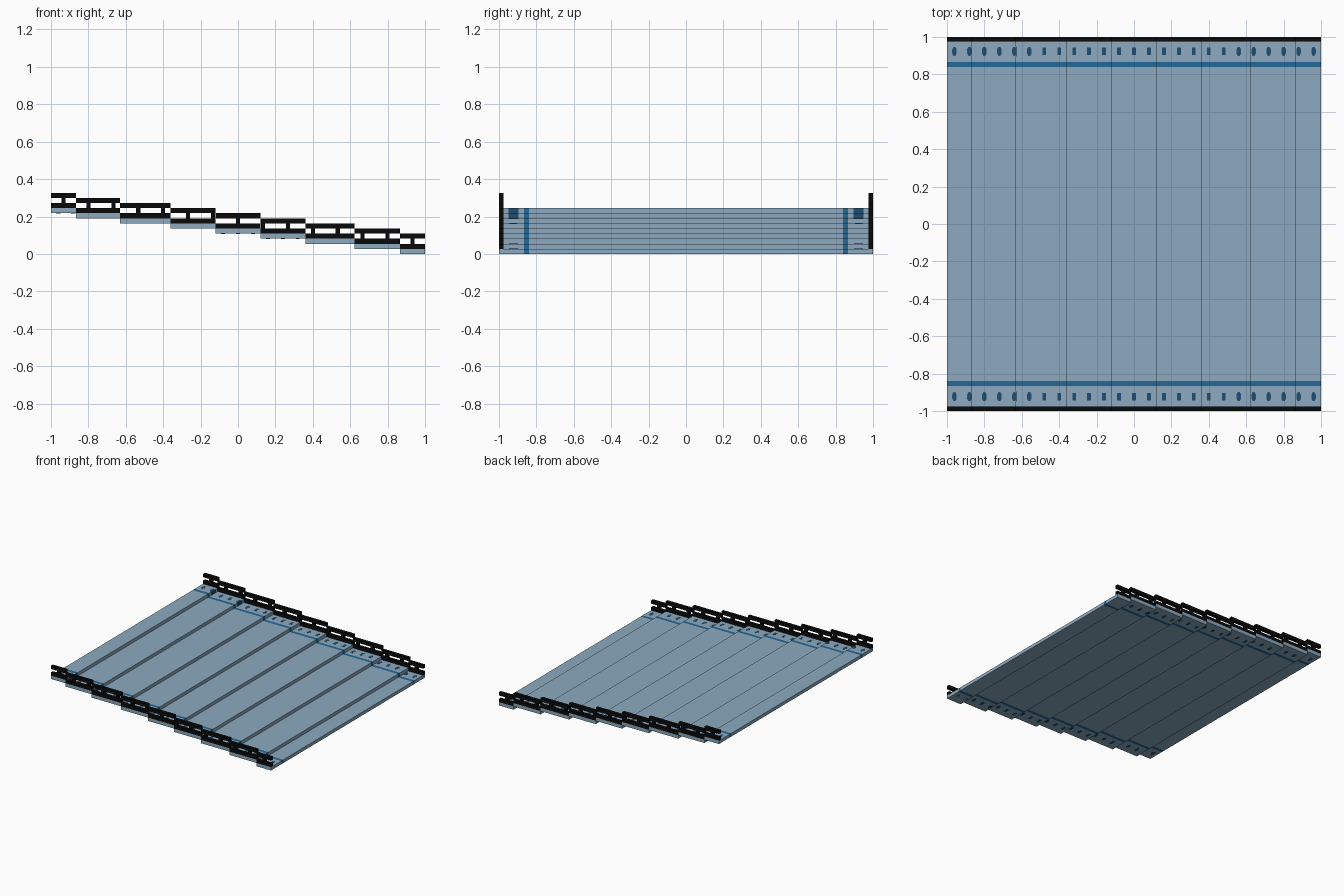
import bpy
import bmesh
import math
from mathutils import Matrix, Vector

cube = bpy.data.objects.get("Cube")
if cube:
    bpy.data.objects.remove(cube, do_unlink=True)

# Step layout along x, descending towards +x
EDGES = [-1.0, -0.867, -0.63, -0.362, -0.12, 0.12, 0.362, 0.622, 0.867, 1.0]
STEPS = len(EDGES) - 1
T = 0.0272                      # slab, bar and gap height
STRIPE = (0.84, 0.866)          # painted line, distance from the middle
RAIL = (0.975, 1.0)
DOT_Y = 0.923


def step_of(x):
    return max(i for i in range(STEPS) if EDGES[i] <= x)


def top_of(i):
    return (STEPS - i) * T


def material(name, rgb, rough=0.6):
    m = bpy.data.materials.new(name)
    m.use_nodes = True
    m.diffuse_color = (*rgb, 1)
    bsdf = m.node_tree.nodes["Principled BSDF"]
    bsdf.inputs["Base Color"].default_value = (*rgb, 1)
    bsdf.inputs["Roughness"].default_value = rough
    return m


PALE = material("pale blue", (0.262, 0.402, 0.527))
BLUE = material("stripe blue", (0.017, 0.14, 0.31))
NAVY = material("navy", (0.0144, 0.076, 0.165))
BLACK = material("black", (0.003, 0.003, 0.003))


def add_box(bm, x0, x1, y0, y1, z0, z1):
    mat = Matrix.Translation(((x0 + x1) / 2, (y0 + y1) / 2, (z0 + z1) / 2))
    mat = mat @ Matrix.Diagonal((x1 - x0, y1 - y0, z1 - z0, 1))
    bmesh.ops.create_cube(bm, size=1, matrix=mat)


def finish(bm, name, mats):
    mesh = bpy.data.meshes.new(name)
    bm.to_mesh(mesh)
    bm.free()
    for m in mats:
        mesh.materials.append(m)
    ob = bpy.data.objects.new(name, mesh)
    bpy.context.collection.objects.link(ob)
    return ob


# Deck slabs, cut along the stripe edges and coloured by y
for i in range(STEPS):
    bm = bmesh.new()
    add_box(bm, EDGES[i], EDGES[i + 1], -1, 1, top_of(i) - T, top_of(i))
    for s in (-1, 1):
        for y in STRIPE:
            bmesh.ops.bisect_plane(bm, geom=bm.verts[:] + bm.edges[:] + bm.faces[:],
                                   plane_co=Vector((0, s * y, 0)),
                                   plane_no=Vector((0, 1, 0)))
    for f in bm.faces:
        y = abs(f.calc_center_median().y)
        f.material_index = int(STRIPE[0] < y < STRIPE[1])
    finish(bm, f"deck_slab_{i + 1}", [PALE, BLUE])

# Rails: two bars per step, with evenly spaced short posts
for side, s in (("front", -1), ("back", 1)):
    y0, y1 = sorted((s * RAIL[0], s * RAIL[1]))
    bm = bmesh.new()
    for i in range(STEPS):
        z = top_of(i)
        for base in (z, z + 2 * T):
            add_box(bm, EDGES[i], EDGES[i + 1], y0, y1, base, base + T)
    finish(bm, f"{side}_rail_bars", [BLACK])

    bm = bmesh.new()
    for k in range(-7, 8):
        x = k * 2 / 15
        z = top_of(step_of(x))
        add_box(bm, x - 0.011, x + 0.011, y0, y1, z + T, z + 2 * T)
    finish(bm, f"{side}_rail_posts", [BLACK])

    # Row of dark marks on both faces of the deck; rounded towards the ends
    bm = bmesh.new()
    for k in range(-12, 13):
        x = k * 0.08
        z = top_of(step_of(x))
        for zc in (z, z - T):
            if zc < T / 2:
                zc += 0.001     # keep the lowest marks on the ground plane
            if abs(k) >= 7:
                mat = (Matrix.Translation((x, s * DOT_Y, zc))
                       @ Matrix.Diagonal((0.0125, 0.025, 1, 1))
                       @ Matrix.Rotation(math.pi / 8, 4, 'Z'))
                bmesh.ops.create_cone(bm, cap_ends=True, segments=8, radius1=1.06,
                                      radius2=1.06, depth=0.002, matrix=mat)
            else:
                add_box(bm, x - 0.01, x + 0.01, s * DOT_Y - 0.02, s * DOT_Y + 0.02,
                        zc - 0.001, zc + 0.001)
    # Marks that run over the two uppermost step edges
    for i in (0, 1):
        x, z = EDGES[i + 1], top_of(i)
        add_box(bm, x - 0.001, x + 0.001, s * DOT_Y - 0.027, s * DOT_Y + 0.027,
                z - T, z)
    finish(bm, f"{side}_deck_marks", [NAVY])
